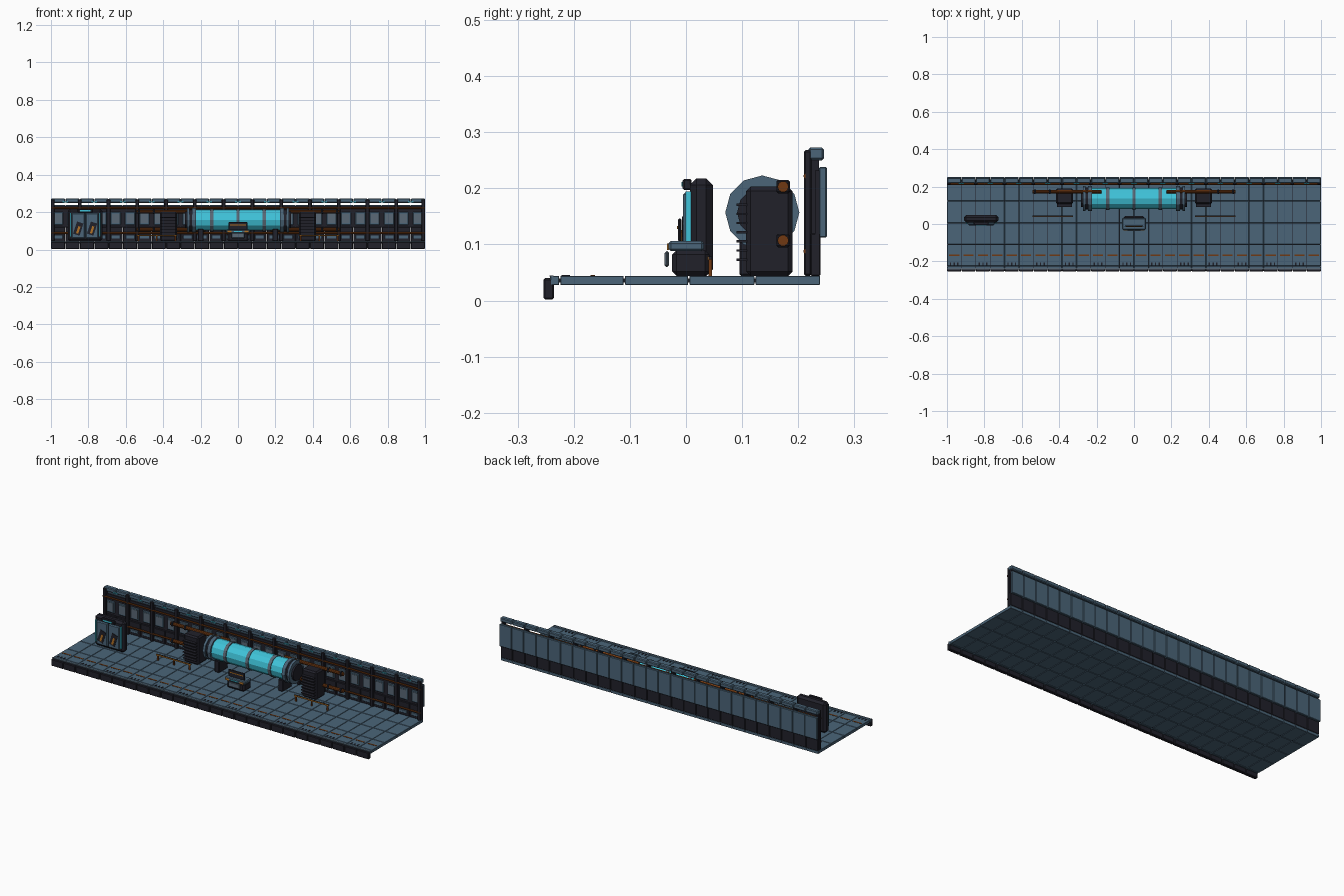
import bpy
import bmesh
from math import radians
from mathutils import Matrix, Vector

default_cube = bpy.data.objects.get("Cube")
if default_cube:
    bpy.data.objects.remove(default_cube, do_unlink=True)


def make_material(name, red, green, blue):
    material = bpy.data.materials.new(name)
    material.use_nodes = True
    colour = (red, green, blue, 1)
    material.diffuse_color = colour
    shader = next(n for n in material.node_tree.nodes if n.type == 'BSDF_PRINCIPLED')
    shader.inputs["Base Color"].default_value = colour
    return material


slate = make_material("slate blue", .07, .13, .19)
dark = make_material("dark navy", .015, .015, .023)
steel = make_material("grey steel", .1, .14, .18)
rust = make_material("rust orange", .16, .04, .006)
amber = make_material("amber", .45, .17, .02)
cyan = make_material("cyan glass", .05, .55, .7)


def finish(name, mesh_data, material, bevel=0):
    mesh = bpy.data.meshes.new(name)
    mesh_data.to_mesh(mesh)
    mesh_data.free()
    mesh.materials.append(material)
    part = bpy.data.objects.new(name, mesh)
    bpy.context.collection.objects.link(part)
    if bevel:
        modifier = part.modifiers.new("chamfer", 'BEVEL')
        modifier.width = bevel
        modifier.segments = 1
    return part


def boxes(name, material, xs, y, z, bevel=0, tilt=0):
    """One object holding a box for every x range in xs, sharing y and z ranges."""
    mesh_data = bmesh.new()
    for x in xs:
        low, high = Vector((x[0], y[0], z[0])), Vector((x[1], y[1], z[1]))
        place = Matrix.Translation((low + high) / 2) @ Matrix.Rotation(radians(tilt), 4, 'Y')
        bmesh.ops.create_cube(mesh_data, size=1, matrix=place @ Matrix.Diagonal((*(high - low), 1)))
    return finish(name, mesh_data, material, bevel)


def tube(name, material, x, y, z, radius, sides=12):
    """Cylinder lying along x."""
    mesh_data = bmesh.new()
    place = Matrix.Translation((sum(x) / 2, y, z)) @ Matrix.Rotation(radians(90), 4, 'Y')
    bmesh.ops.create_cone(mesh_data, cap_ends=True, segments=sides, radius1=radius,
                          radius2=radius, depth=x[1] - x[0], matrix=place)
    return finish(name, mesh_data, material)


def spans(centres, width):
    return [(c - width / 2, c + width / 2) for c in centres]


BAYS = 13
BAY = 2 / BAYS
TILE = BAY / 2
tile_centres = [-1 + TILE * (i + .5) for i in range(BAYS * 2)]
bay_centres = [-1 + BAY * (i + .5) for i in range(BAYS)]
rib_centres = [max(-.99, min(.99, -1 + BAY * i)) for i in range(BAYS + 1)]
tiles = spans(tile_centres, TILE - .002)
full = [(-1, 1)]

# Floor tiles in rows, over a thin dark core that shows in the joints
rows = [-.243, -.225, -.11, .005, .123, .24]
for i, (near, far) in enumerate(zip(rows, rows[1:])):
    boxes(f"floor_row_{i}", slate, tiles, (near + .001, far - .001), (.028, .044), .001)
boxes("floor_core", dark, [(-.998, .998)], (-.24, .238), (.032, .039))
boxes("front_lip", dark, tiles, (-.254, -.235), (.002, .04), .003)

# Painted warning line and floor marks
boxes("warning_line", rust, spans(tile_centres, .055), (-.17, -.162), (.043, .0455))
boxes("edge_line", steel, full, (-.243, -.236), (.043, .045))
marks = [c + d for c in tile_centres[::2] for d in (-.02, 0, .02)]
boxes("floor_marks", dark, spans(marks, .007), (-.222, -.207), (.043, .046))

# Back wall
boxes("wall_skirt", dark, tiles, (.222, .24), (.044, .12), .002)
boxes("wall_panels", slate, tiles, (.237, .251), (.112, .238), .002)
boxes("wall_inner_panels", dark, full, (.23, .238), (.118, .232))
boxes("wall_cap", slate, tiles, (.218, .246), (.25, .273), .004)
boxes("wall_ribs", dark, spans(rib_centres, .02), (.21, .224), (.044, .268), .003)
boxes("wall_rib_backs", dark, spans(rib_centres, .012), (.22, .237), (.12, .255))
boxes("wall_windows", slate, spans(tile_centres, .054), (.224, .231), (.132, .2), .003)
boxes("wall_window_insets", steel, spans(tile_centres, .04), (.222, .225), (.142, .19))
boxes("wall_vents", slate, spans(tile_centres, .05), (.218, .223), (.058, .076), .002)
boxes("wall_lights", cyan, spans(bay_centres, .03), (.215, .219), (.252, .257))
for label, height in (("lower", .088), ("upper", .222)):
    tube(f"wall_pipe_{label}", rust, (-1, 1), .214, height, .005, 8)

# Horizontal tank
TANK_Y, TANK_Z = .136, .157
tube("tank_glass", cyan, (-.23, .23), TANK_Y, TANK_Z, .056)
for i, x in enumerate((-.14, 0, .14)):
    tube(f"tank_band_{i}", steel, (x - .009, x + .009), TANK_Y, TANK_Z, .06)
for side, label in ((-1, "right"), (1, "left")):
    for part, x, width, radius, material in (
            ("inner_ring", .235, .02, .066, slate), ("neck", .25, .03, .058, dark),
            ("outer_ring", .265, .014, .066, slate), ("end_plate", .277, .012, .045, dark)):
        centre = side * x
        tube(f"tank_{part}_{label}", material, (centre - width / 2, centre + width / 2),
             TANK_Y, TANK_Z, radius)
    boxes(f"tank_foot_{label}", dark, spans([side * .2], .03), (.095, .175), (.044, .11), .003)

    # Side machine with cooling fins and feed pipes
    machine = spans([side * .372], .092)
    boxes(f"machine_{label}", dark, machine, (.107, .19), (.044, .203), .008)
    for i in range(7):
        height = .073 + i * .0163
        boxes(f"machine_fin_{label}_{i}", dark, spans([side * .372], .08),
              (.09, .11), (height - .002, height + .002))
    pipe = sorted((side * .175, side * .543))
    for i, height in enumerate((.203, .107)):
        tube(f"feed_pipe_{label}_{i}", rust, pipe, .173, height, .01, 10)
        boxes(f"pipe_clamps_{label}_{i}", dark, spans([side * .45, side * .53], .012),
              (.161, .185), (height - .012, height + .012), .003)

    # Low guard rail
    rail = sorted((side * .325, side * .543))
    boxes(f"guard_rail_{label}", dark, [rail], (.04, .046), (.073, .079))
    boxes(f"guard_rail_face_{label}", amber, [rail], (.038, .041), (.072, .0785))
    boxes(f"guard_posts_{label}", rust, spans([side * x for x in (.335, .434, .533)], .008),
          (.04, .046), (.044, .074))

# Free-standing double door
DOOR = -.817
boxes("door_frame", dark, spans([DOOR], .184), (.007, .048), (.044, .218), .012)
leaves = [DOOR - .037, DOOR + .037]
boxes("door_leaves", slate, spans(leaves, .07), (-.005, .01), (.06, .194), .005)
boxes("door_edge_lights", cyan, spans([DOOR - .079, DOOR + .079], .006), (-.001, .01), (.07, .194))
boxes("door_lintel", dark, spans([DOOR], .08), (-.006, .01), (.197, .217), .003)
boxes("door_sign", cyan, spans([DOOR], .055), (-.008, -.005), (.203, .211))
for i, (x, tilt) in enumerate(zip(leaves, (18, 18))):
    boxes(f"door_window_{i}", dark, spans([x], .036), (-.007, -.004), (.078, .146), tilt=tilt)
    boxes(f"door_mark_{i}", amber, spans([x], .012), (-.009, -.006), (.085, .125), tilt=tilt)

# Control console
boxes("console_base", dark, spans([0], .11), (-.025, .042), (.044, .09), .008)
boxes("console_top", slate, spans([0], .126), (-.031, .032), (.088, .106), .004)
boxes("console_plate", steel, spans([0], .07), (-.038, -.03), (.06, .088), .003)
boxes("console_buttons", amber, spans([-.045, .045], .022), (-.034, -.03), (.09, .102))
boxes("console_light", cyan, spans([0], .045), (-.033, -.03), (.093, .099))
boxes("console_screen", dark, spans([0], .1), (-.014, -.008), (.105, .146), .002)
boxes("console_screen_trim", amber, spans([0], .085), (-.016, -.013), (.128, .133))
